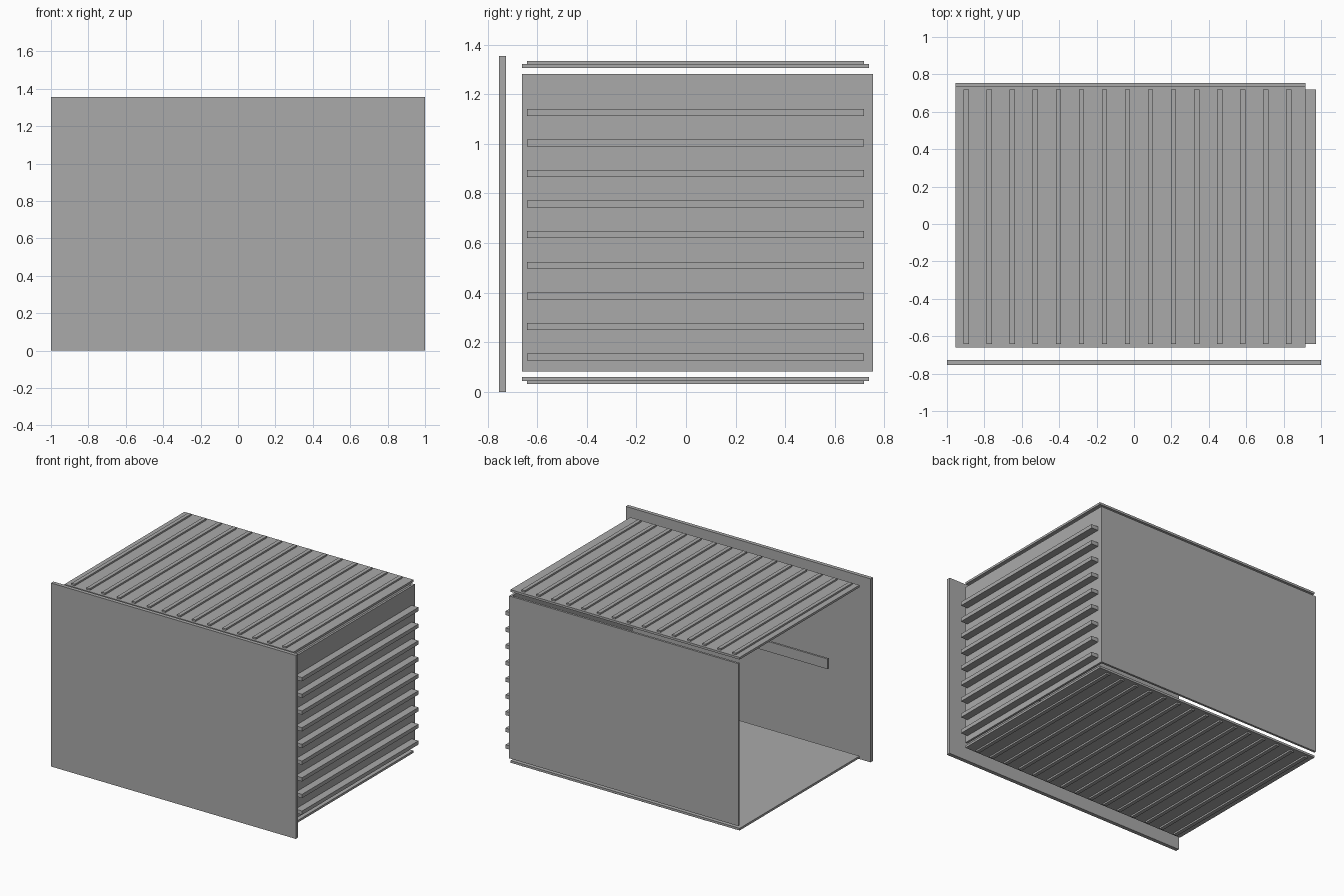
import bpy
import bmesh
from mathutils import Vector

cube = bpy.data.objects.get("Cube")
if cube:
    bpy.data.objects.remove(cube, do_unlink=True)

GRAY = (0.4, 0.4, 0.4, 1)
mat = bpy.data.materials.new("plain gray")
mat.use_nodes = True
mat.diffuse_color = GRAY
mat.node_tree.nodes["Principled BSDF"].inputs["Base Color"].default_value = GRAY


def box(name, x, y, z):
    """Flat-sided board spanning the given (low, high) ranges."""
    low, high = Vector((x[0], y[0], z[0])), Vector((x[1], y[1], z[1]))
    bm = bmesh.new()
    bmesh.ops.create_cube(bm, size=1)
    for v in bm.verts:
        v.co = (low + high) / 2 + v.co * (high - low)
    mesh = bpy.data.meshes.new(name)
    bm.to_mesh(mesh)
    bm.free()
    mesh.materials.append(mat)
    obj = bpy.data.objects.new(name, mesh)
    bpy.context.collection.objects.link(obj)
    return obj


WIDTH = (-0.955, 0.917)      # carcass extent in x
DEPTH = (-0.661, 0.738)      # top and bottom extent in y
WALL = (0.083, 1.282)        # wall extent in z
SLAT_RUN = (-0.641, 0.718)   # slat extent in y
PITCH, HALF = 0.1232, 0.014  # slat spacing and half width

# Large panels
box("front_panel", (-1, 1), (-0.754, -0.726), (0, 1.355))
box("back_panel", WIDTH, (DEPTH[1], 0.754), WALL)
box("left_side_panel", (0.901, WIDTH[1]), (DEPTH[0], 0.754), WALL)
box("top_panel", WIDTH, DEPTH, (1.306, 1.322))
box("bottom_panel", WIDTH, DEPTH, (0.044, 0.06))

# Rail just behind the front panel
box("inner_rail", (-0.705, 0.705), (-0.66, -0.645), (0.64, 0.715))

# Slats across the top and bottom
for i in range(15):
    x = -0.897 + i * PITCH
    span = (x - HALF, x + HALF)
    box(f"top_slat_{i + 1}", span, SLAT_RUN, (1.322, 1.334))
    box(f"bottom_slat_{i + 1}", span, SLAT_RUN, (0.032, 0.044))

# Deep slats up the side
for i in range(9):
    z = 0.141 + i * PITCH
    box(f"side_slat_{i + 1}", (WIDTH[1], 0.972), SLAT_RUN, (z - HALF, z + HALF))
